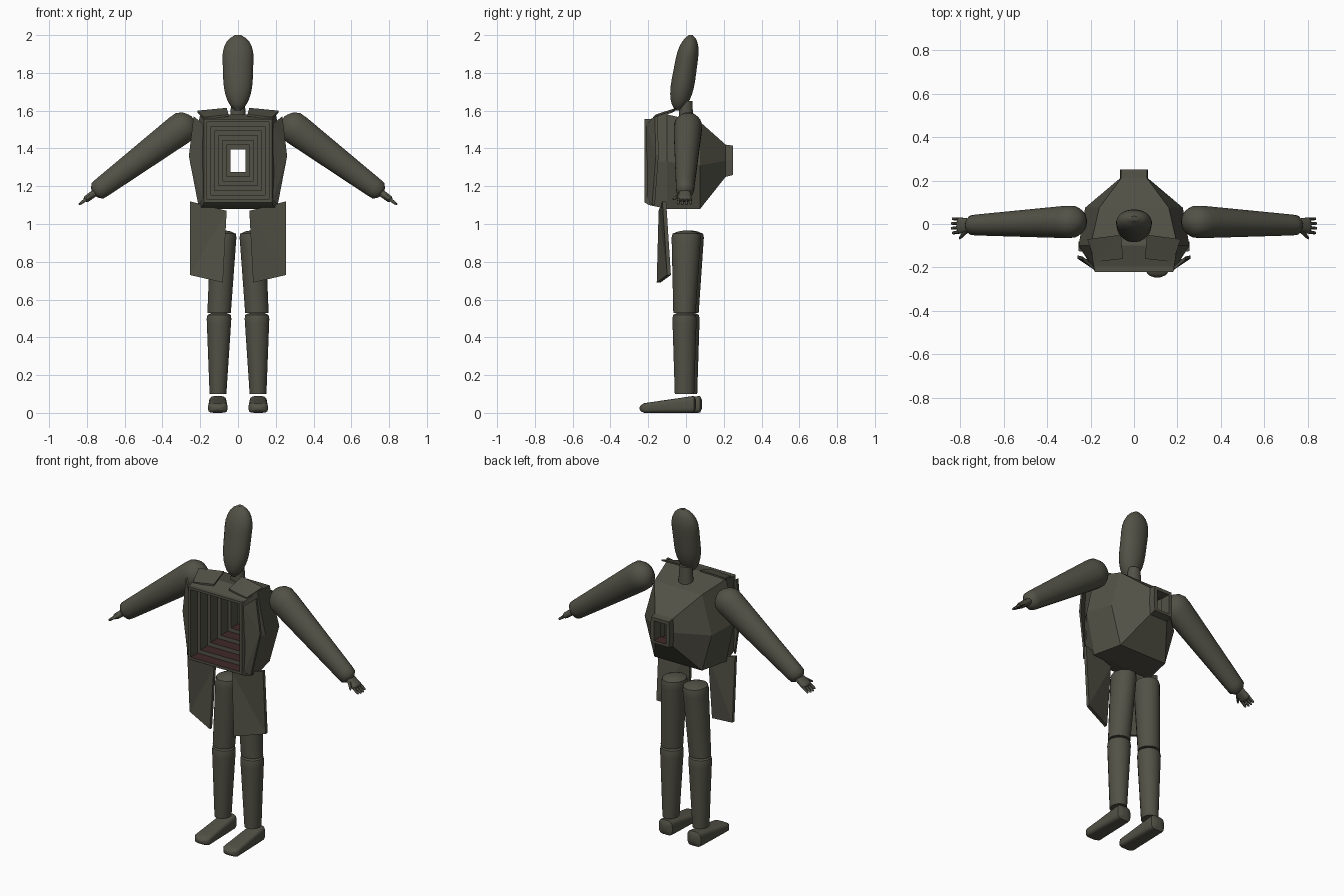
import bpy, bmesh, math
from mathutils import Vector

cube = bpy.data.objects.get("Cube")
if cube:
    bpy.data.objects.remove(cube)


def material(name, rgb):
    made = bpy.data.materials.new(name)
    made.use_nodes = True
    made.diffuse_color = (*rgb, 1)
    made.node_tree.nodes["Principled BSDF"].inputs["Base Color"].default_value = (*rgb, 1)
    return made


OLIVE = material("olive_grey", (.085, .083, .062))
MAROON = material("dark_maroon", (.05, .022, .021))
ACROSS, BACK, UP = Vector((1, 0, 0)), Vector((0, 1, 0)), Vector((0, 0, 1))


def finish(name, bm, smooth):
    bmesh.ops.recalc_face_normals(bm, faces=bm.faces)
    mesh = bpy.data.meshes.new(name)
    bm.to_mesh(mesh)
    bm.free()
    obj = bpy.data.objects.new(name, mesh)
    bpy.context.collection.objects.link(obj)
    mesh.materials.append(OLIVE)
    if smooth:
        bpy.ops.object.select_all(action="DESELECT")
        obj.select_set(True)
        bpy.context.view_layer.objects.active = obj
        bpy.ops.object.shade_smooth_by_angle(angle=math.radians(45))
    return obj


def loft(name, rings, closed, smooth):
    """Skin a row of equal-length point rings, capping the ends unless closed."""
    bm = bmesh.new()
    loops = [[bm.verts.new(point) for point in ring] for ring in rings]
    pairs = list(zip(loops, loops[1:]))
    if closed:
        pairs.append((loops[-1], loops[0]))
    else:
        bm.faces.new(loops[0])
        bm.faces.new(loops[-1])
    for near, far in pairs:
        for i in range(len(near)):
            bm.faces.new((near[i - 1], near[i], far[i], far[i - 1]))
    return finish(name, bm, smooth)


def limb(name, start, end, start_size, end_size, u, v, round_start, round_end,
         sides=20, power=1, steps=16):
    """Tapered tube; sizes are radii along u and v, rounding is a share of the length."""
    start, end = Vector(start), Vector(end)
    start_size, end_size = Vector(start_size), Vector(end_size)

    def dome(distance, reach):
        if distance >= reach:
            return 1
        return max(.2, math.sqrt(1 - (1 - distance / reach) ** 2))

    rings = []
    for step in range(steps + 1):
        t = (1 - math.cos(math.pi * step / steps)) / 2
        size = start_size.lerp(end_size, t) * dome(t, round_start) * dome(1 - t, round_end)
        ring = []
        for side in range(sides):
            angle = math.tau * (side + .5) / sides
            a, b = (math.copysign(abs(k) ** power, k) for k in (math.cos(angle), math.sin(angle)))
            ring.append(start.lerp(end, t) + u * size.x * a + v * size.y * b)
        rings.append(ring)
    return loft(name, rings, closed=False, smooth=True)


def plate(name, outline, mirror, depth):
    """Flat-faced panel: an outline mirrored across x and given thickness."""
    bm = bmesh.new()
    base = bm.faces.new([bm.verts.new((mirror * x, y, z)) for x, y, z in outline])
    grown = bmesh.ops.extrude_face_region(bm, geom=[base], use_keep_orig=True)["geom"]
    moved = [item for item in grown if isinstance(item, bmesh.types.BMVert)]
    bmesh.ops.translate(bm, verts=moved, vec=depth)
    bmesh.ops.triangulate(bm, faces=bm.faces)
    return finish(name, bm, smooth=False)


# Torso: faceted shell whose stepped tunnel runs from chest frame to rear port
def section(y, width, waist, top, bottom):
    middle = (top + bottom) / 2
    right = [(width, y, top), (waist, y, middle), (width, y, bottom)]
    return right + [(-x, y, z) for x, y, z in reversed(right)]


def opening(y, width, height, centre=1.335):
    return section(y, width, width, centre + height, centre - height)


FRONT, REAR, STEPS = -.22, .25, 7
rings = [
    section(REAR, .06, .065, 1.415, 1.26),
    section(.21, .06, .065, 1.42, 1.25),
    section(.075, .16, .225, 1.54, 1.08),
    section(-.1, .2, .255, 1.58, 1.08),
    section(-.195, .185, .195, 1.555, 1.1),
    opening(FRONT, .18, .22),
]
for step in range(STEPS):
    inward = step / (STEPS - 1)
    width = .165 - .125 * inward
    height = .205 - .145 * inward
    for edge in (step, step + 1):
        depth = FRONT + (REAR - FRONT) * edge / STEPS
        rings.append(opening(depth, width, height))
torso = loft("torso", rings, closed=True, smooth=False)

# Tunnel floor colour
torso.data.materials.append(MAROON)
for face in torso.data.polygons:
    if face.normal.z > .9 and face.center.z < 1.3:
        face.material_index = 1

# Neck and tilted head
limb("neck", (0, 0, 1.53), (0, 0, 1.65), (.045, .04), (.036, .034), ACROSS, BACK, 0, 0)
limb("head", (0, -.04, 1.6), (0, .025, 2), (.073, .068), (.087, .056), ACROSS, BACK, .4, .3, sides=24)

for side, mirror in (("left", 1), ("right", -1)):
    # Arm, sloping down and outward
    shoulder, wrist = Vector((mirror * .235, .012, 1.555)), Vector((mirror * .765, -.006, 1.16))
    reach = (wrist - shoulder).normalized()
    lift = reach.cross(BACK).normalized()
    limb(side + "_arm", shoulder, wrist, (.08, .09), (.046, .052), BACK, lift, .12, .05)

    # Hand: palm, four fingers and thumb
    knuckles = wrist + reach * .06
    limb(side + "_palm", wrist - reach * .02, knuckles, (.03, .02), (.04, .018),
         BACK, lift, .2, .2, sides=12, power=.8)
    for finger in range(4):
        spread = BACK * (finger - 1.5) * .02
        length = .05 - .006 * abs(finger - 1.5)
        root = knuckles - reach * .01 + spread
        limb(f"{side}_finger_{finger + 1}", root, root + reach * length + spread * .1,
             (.009, .01), (.007, .007), BACK, lift, 0, .2, sides=8, steps=6)
    thumb = wrist - BACK * .02
    limb(side + "_thumb", thumb, thumb + reach * .05 - BACK * .04,
         (.013, .013), (.008, .008), BACK, lift, 0, .2, sides=8, steps=6)

    # Leg, one slightly ahead of the other
    stagger = -.008 * mirror
    limb(side + "_thigh", (mirror * .1, stagger, .53), (mirror * .075, .01 + stagger, .965),
         (.063, .06), (.07, .08), ACROSS, BACK, 0, .06)
    limb(side + "_shin", (mirror * .106, stagger, .1), (mirror * .1, stagger, .535),
         (.045, .052), (.068, .066), ACROSS, BACK, 0, .06)
    limb(side + "_foot", (mirror * .107, .07 + stagger * 2, .046), (mirror * .107, -.23 + stagger * 2, .024),
         (.046, .046), (.052, .024), ACROSS, UP, .05, .1, power=.5)

    # Armour plates: hip skirt, shoulder collar and chest side flap
    plate(side + "_hip_panel", [(.06, -.145, 1.07), (.255, -.125, 1.12),
                                (.255, -.1, .73), (.08, -.155, .69)], mirror, BACK * .02)
    plate(side + "_collar_plate", [(.05, -.16, 1.57), (.18, -.175, 1.555),
                                   (.215, -.07, 1.59), (.06, -.05, 1.605)], mirror, UP * .01)
    plate(side + "_chest_flap", [(.185, -.205, 1.13), (.185, -.21, 1.53), (.235, -.165, 1.57),
                                 (.26, -.16, 1.36), (.21, -.18, 1.1)], mirror, BACK * .015)
